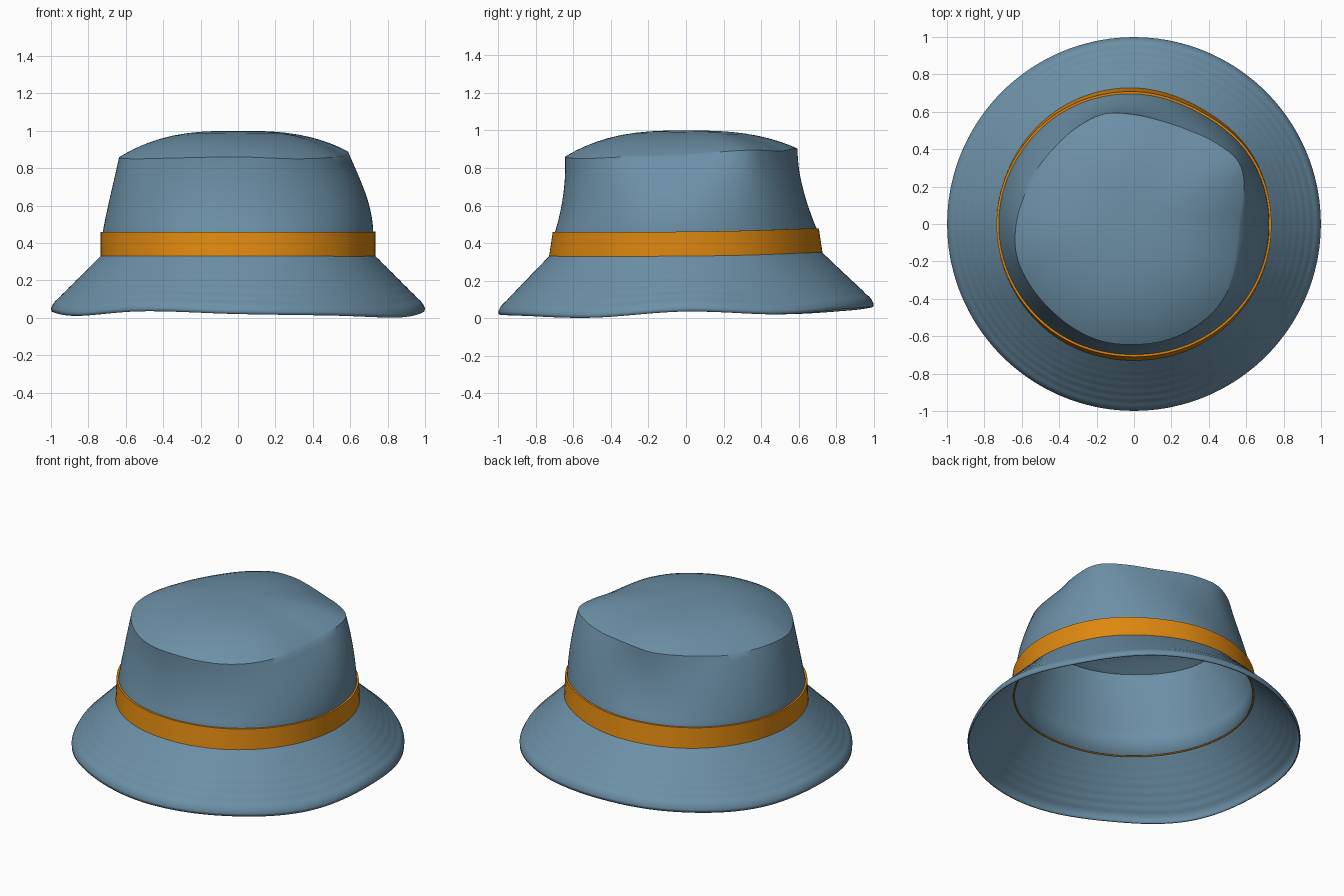
import bpy, math

if "Cube" in bpy.data.objects:
    bpy.data.objects.remove(bpy.data.objects["Cube"])

N = 144  # segments around


def material(name, col):
    m = bpy.data.materials.new(name)
    m.diffuse_color = (*col, 1)
    m.use_nodes = True
    m.node_tree.nodes["Principled BSDF"].inputs["Base Color"].default_value = m.diffuse_color
    return m


BLUE = material("dusty_blue", (0.150, 0.279, 0.386))
ORANGE = material("orange", (0.73, 0.245, 0.005))


def around(table, a):
    """Smooth periodic lookup of evenly spaced values around the hat."""
    n = len(table)
    u = (a / math.tau * n) % n
    i = int(u)
    t = u - i
    p = [table[(i + k) % n] for k in (-1, 0, 1, 2)]
    return p[1] + 0.5 * t * (p[2] - p[0] + t * (2 * p[0] - 5 * p[1] + 4 * p[2] - p[3]
                             + t * (3 * (p[1] - p[2]) + p[3] - p[0])))


def loft(name, profile, mat, apex=None, closed=False, thick=0.0):
    """profile(angle) gives (radius, z) pairs, swept around the z axis."""
    cols = [profile(math.tau * j / N) for j in range(N)]
    m = len(cols[0])
    verts = [(c[i][0] * math.cos(math.tau * j / N), c[i][0] * math.sin(math.tau * j / N), c[i][1])
             for i in range(m) for j, c in enumerate(cols)]
    faces = []
    for i in range(m if closed else m - 1):
        k = (i + 1) % m
        for j in range(N):
            q = (j + 1) % N
            faces.append((i * N + j, i * N + q, k * N + q, k * N + j))
    if apex is not None:
        verts.append((0, 0, apex))
        b = (m - 1) * N
        faces += [(b + j, b + (j + 1) % N, len(verts) - 1) for j in range(N)]
    me = bpy.data.meshes.new(name)
    me.from_pydata(verts, [], faces)
    me.materials.append(mat)
    ob = bpy.data.objects.new(name, me)
    bpy.context.collection.objects.link(ob)
    if thick:
        s = ob.modifiers.new("thickness", 'SOLIDIFY')
        s.thickness = thick
        s.offset = -1
    bpy.ops.object.select_all(action='DESELECT')
    bpy.context.view_layer.objects.active = ob
    ob.select_set(True)
    bpy.ops.object.shade_smooth_by_angle(angle=math.radians(35))
    return ob


# Irregular outlines, starting at +x and going counter-clockwise
BAND_R = [.735, .733, .715, .728, .735, .733, .735, .735, .735, .73, .735, .737]
MID_R = [.695, .70, .655, .635, .655, .68, .69, .69, .67, .66, .67, .69]
RIM_R = [.57, .61, .65, .615, .58, .57, .585, .61, .60, .59, .595, .605,
         .63, .65, .645, .64, .645, .65, .645, .645, .64, .63, .605, .575]
RIM_Z = [.87, .895, .89, .905, .89, .865, .86, .85, .855, .86, .85, .86]
EDGE_Z = [.035, .02, .05, .06, .04, .02, .035, .01, .035, .02, .012, .002]


def lift(a):
    return 0.018 * max(0, math.cos(a - math.radians(80))) ** 2


def band_top(a):
    return around(BAND_R, a) - 0.02 * math.sin(a) ** 2


# Crown: wall up to a crisp wavy rim, then a soft domed top
def crown(a):
    base, mid, rim = band_top(a) - 0.012, around(MID_R, a), around(RIM_R, a)
    z0, z1 = 0.46 + lift(a), around(RIM_Z, a)
    pts = [(around(BAND_R, a) - 0.014, 0.335 + lift(a))]
    for i in range(13):
        t = i / 12
        r = (base * (t - .4) * (t - 1) / .4 + mid * t * (t - 1) / -.24
             + rim * t * (t - .4) / .6)
        pts.append((r, z0 + (z1 - z0) * t))
    for s in (.985, .95, .9, .83, .75, .65, .54, .42, .3, .18, .08):
        pts.append((rim * s, z1 + (1.0 - z1) * (1 - s ** 2.8)))
    return pts


# Brim: sloping cone with faint stitched ridges and a turned-down wavy edge
def brim(a):
    r0, z0, e = around(BAND_R, a) - 0.008, 0.338 + lift(a), around(EDGE_Z, a)
    pts = [(.998, e), (.999, e + .02)]
    for i in range(33):
        t = i / 32
        ridge = 0.0015 * math.sin(t * math.tau * 7) * (1 - t)
        pts.append((.985 + (r0 - .985) * t, e + .045 + (z0 - e - .045) * t + ridge))
    return pts


# Hat band: thin closed strip around the foot of the crown
def band(a):
    b, t, h = around(BAND_R, a), band_top(a), lift(a)
    return [(b - .016, .33 + h), (b, .328 + h), (t, .46 + h), (t - .013, .46 + h)]


loft("crown", crown, BLUE, apex=1.0, thick=0.008)
loft("brim", brim, BLUE, thick=0.008)
loft("hat_band", band, ORANGE, closed=True)
